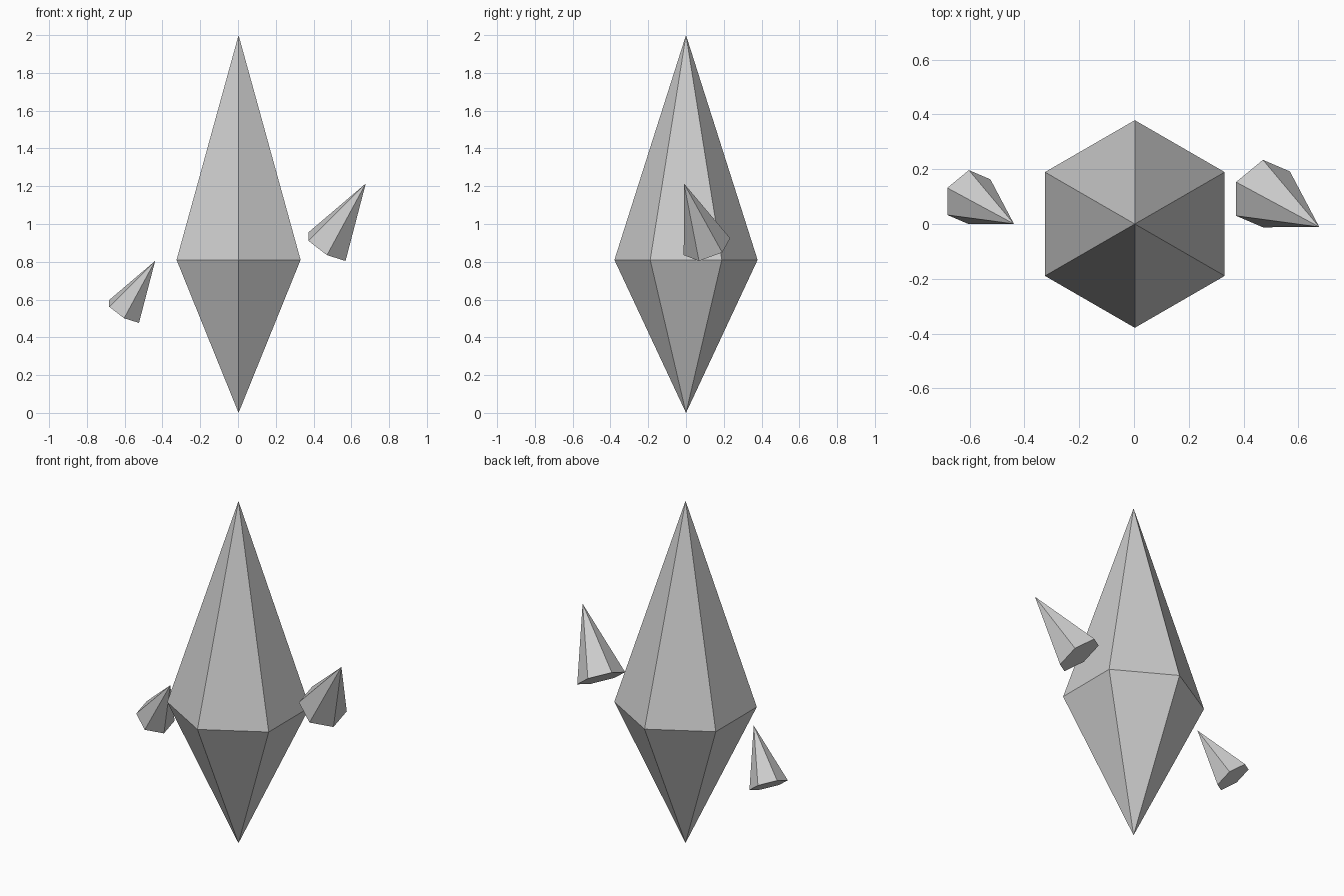
import bpy
import bmesh
from math import radians
from mathutils import Matrix, Vector

cube = bpy.data.objects.get("Cube")
if cube:
    bpy.data.objects.remove(cube, do_unlink=True)

# Single stone colour
grey = bpy.data.materials.new("stone_grey")
grey.use_nodes = True
colour = (0.6, 0.6, 0.6, 1)
grey.diffuse_color = colour
grey.node_tree.nodes["Principled BSDF"].inputs["Base Color"].default_value = colour

SIDES = 6


def crystal(name, centre, radius, height, depth=0, turn=Matrix()):
    """Six-sided spike; depth adds a lower point, otherwise the base is flat."""
    bm = bmesh.new()
    ring = []
    for i in range(SIDES):
        spoke = Matrix.Rotation(radians(360 / SIDES * i), 3, 'Z') @ Vector((0, radius, 0))
        ring.append(bm.verts.new(spoke))
    tip = bm.verts.new((0, 0, height))
    low = bm.verts.new((0, 0, -depth)) if depth else None
    for a, b in zip(ring, ring[1:] + ring[:1]):
        bm.faces.new((a, b, tip))
        if low:
            bm.faces.new((b, a, low))
    if not low:
        bm.faces.new(ring[::-1])
    bm.transform(turn)
    bmesh.ops.recalc_face_normals(bm, faces=bm.faces)
    mesh = bpy.data.meshes.new(name)
    bm.to_mesh(mesh)
    bm.free()
    mesh.materials.append(grey)
    obj = bpy.data.objects.new(name, mesh)
    obj.location = centre
    bpy.context.collection.objects.link(obj)
    return obj


# Main double-pointed crystal
crystal("main_crystal", (0.003, 0, 0.81), 0.379, 1.19, depth=0.81)

# Two floating shards sharing one tilt
tilt = Matrix.Rotation(radians(20), 4, 'X') @ Matrix.Rotation(radians(30), 4, 'Y')
crystal("left_shard", (0.471, 0.111, 0.88), 0.131, 0.411, turn=tilt)
crystal("right_shard", (-0.603, 0.098, 0.537), 0.105, 0.329, turn=tilt)
